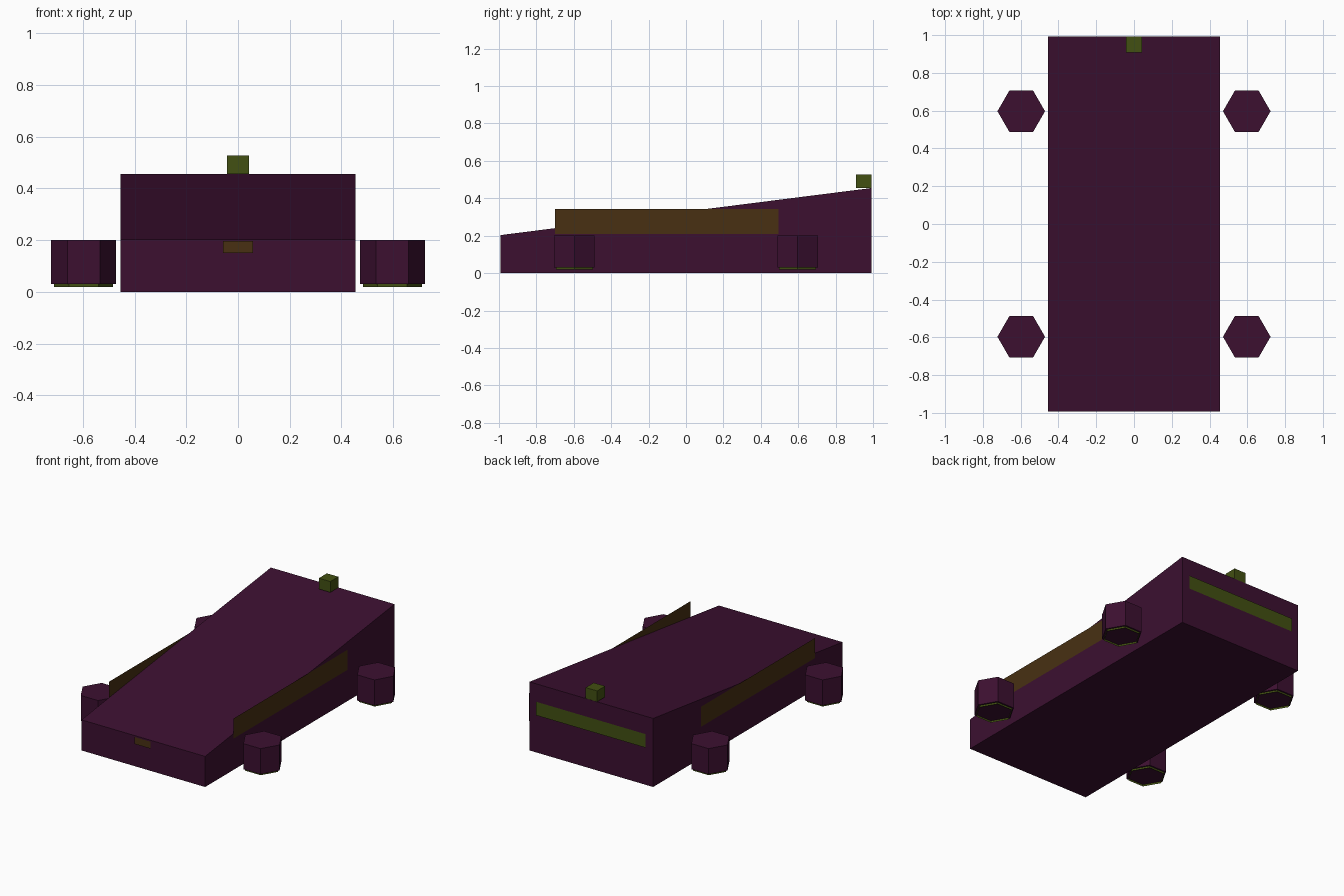
import bpy, bmesh, math
from mathutils import Vector

if "Cube" in bpy.data.objects:
    bpy.data.objects.remove(bpy.data.objects["Cube"])


def material(name, rgb):
    m = bpy.data.materials.new(name)
    m.diffuse_color = (*rgb, 1)
    m.use_nodes = True
    m.node_tree.nodes["Principled BSDF"].inputs["Base Color"].default_value = m.diffuse_color
    return m


PURPLE = material("dark_purple", (0.045, 0.005, 0.03))
OLIVE = material("olive", (0.055, 0.08, 0.006))
BROWN = material("brown", (0.065, 0.03, 0.006))


def mesh_object(name, verts, faces, mat):
    me = bpy.data.meshes.new(name)
    me.from_pydata(verts, [], faces)
    me.materials.append(mat)
    ob = bpy.data.objects.new(name, me)
    bpy.context.collection.objects.link(ob)
    return ob


def panel(name, corner, u, v, mat):
    """Flat rectangle from a corner and two edge vectors."""
    c, u, v = Vector(corner), Vector(u), Vector(v)
    return mesh_object(name, [c, c + u, c + u + v, c + v], [(0, 1, 2, 3)], mat)


def hexagon(name, loc, radius, z0, z1, mat, caps=True):
    bpy.ops.mesh.primitive_cylinder_add(
        vertices=6, radius=radius, depth=z1 - z0,
        end_fill_type='NGON' if caps else 'NOTHING',
        location=(loc[0], loc[1], (z0 + z1) / 2), rotation=(0, 0, math.radians(30)))
    ob = bpy.context.object
    ob.name = name
    ob.data.materials.append(mat)


# Wedge body: side profile extruded across x
W, L = 0.454, 0.993
profile = [(-L, 0), (L, 0), (L, 0.455), (-L, 0.203)]
verts = [(x, y, z) for x in (-W, W) for y, z in profile]
faces = [(3, 2, 1, 0), (4, 5, 6, 7)]
faces = [tuple(reversed(f)) for f in faces]
faces += [(i, (i + 1) % 4, (i + 1) % 4 + 4, i + 4) for i in range(4)]
body = mesh_object("body", verts, faces, PURPLE)
bm = bmesh.new()
bm.from_mesh(body.data)
bmesh.ops.recalc_face_normals(bm, faces=bm.faces)
bm.to_mesh(body.data)
bm.free()

# Hexagonal pods with an open rim underneath
for sx, side in ((-1, "left"), (1, "right")):
    for sy, end in ((-1, "front"), (1, "rear")):
        loc = (sx * 0.597, sy * 0.597)
        hexagon(f"{end}_{side}_pod", loc, 0.126, 0.03, 0.2, PURPLE)
        hexagon(f"{end}_{side}_rim", loc, 0.114, 0.018, 0.03, OLIVE, caps=False)
    # Side window strip
    y0, dy = (-0.7, 1.195) if sx > 0 else (0.495, -1.195)
    panel(f"{side}_window", (sx * 0.457, y0, 0.21), (0, dy, 0), (0, 0, 0.133), BROWN)

# Rear light strip, front plate
panel("rear_light", (0.402, 1.0, 0.25), (-0.804, 0, 0), (0, 0, 0.09), OLIVE)
panel("front_plate", (-0.058, -1.0, 0.151), (0.116, 0, 0), (0, 0, 0.046), BROWN)

# Roof beacon
bpy.ops.mesh.primitive_cube_add(size=1, location=(0, 0.95, 0.491))
beacon = bpy.context.object
beacon.name = "beacon"
beacon.scale = (0.084, 0.084, 0.072)
beacon.data.materials.append(OLIVE)
